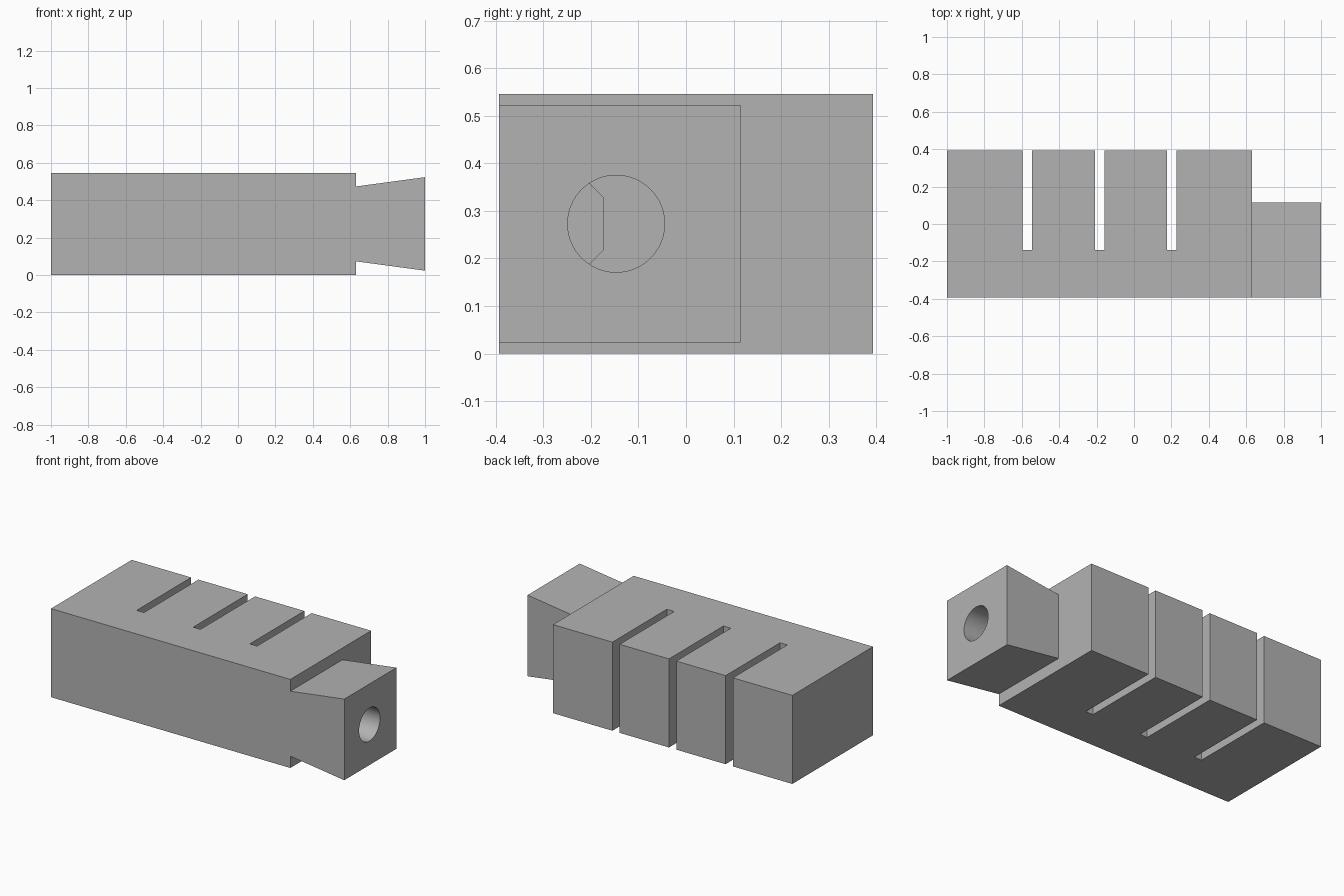
import bpy, bmesh, math
from mathutils import Vector

cube = bpy.data.objects.get("Cube")
if cube:
    bpy.data.objects.remove(cube, do_unlink=True)

grey = bpy.data.materials.new("plain_grey")
grey.use_nodes = True
grey.diffuse_color = (0.45, 0.45, 0.45, 1)
grey.node_tree.nodes["Principled BSDF"].inputs["Base Color"].default_value = grey.diffuse_color

MID = 0.273             # half height of the body
FRONT, BACK = -0.393, 0.393
BODY_END = 0.632
SLOTS = [-0.57, -0.184, 0.202]
SLOT_HALF = 0.025


def prism(name, outline, place, depth):
    """Extrude a flat outline; place maps (u, v) to a 3D point."""
    bm = bmesh.new()
    face = bm.faces.new([bm.verts.new(place(u, v)) for u, v in outline])
    new = bmesh.ops.extrude_face_region(bm, geom=[face])["geom"]
    bmesh.ops.translate(bm, vec=Vector(depth), verts=[v for v in new if isinstance(v, bmesh.types.BMVert)])
    bmesh.ops.recalc_face_normals(bm, faces=bm.faces)
    mesh = bpy.data.meshes.new(name)
    bm.to_mesh(mesh)
    bm.free()
    mesh.materials.append(grey)
    obj = bpy.data.objects.new(name, mesh)
    bpy.context.collection.objects.link(obj)
    return obj


def box(name, x0, x1, y0, y1, z0, z1):
    return prism(name, [(x0, y0), (x1, y0), (x1, y1), (x0, y1)],
                 lambda u, v: (u, v, z0), (0, 0, z1 - z0))


def combine(target, tool, operation):
    mod = target.modifiers.new(operation.lower(), "BOOLEAN")
    mod.operation, mod.object, mod.solver = operation, tool, "EXACT"
    bpy.context.view_layer.objects.active = target
    bpy.ops.object.modifier_apply(modifier=mod.name)
    bpy.data.objects.remove(tool, do_unlink=True)


# Slotted body: comb outline seen from above
comb = [(-1, BACK), (-1, FRONT), (BODY_END, FRONT), (BODY_END, BACK)]
for x in reversed(SLOTS):
    a, b = x - SLOT_HALF, x + SLOT_HALF
    comb += [(b, BACK), (b, -0.138), (a, -0.138), (a, BACK)]
body = prism("slotted_body", comb, lambda u, v: (u, v, 0), (0, 0, 2 * MID))

# Flared connector at the end
flare = [(0.6, MID - 0.196), (1, MID - 0.25), (1, MID + 0.25), (0.6, MID + 0.196)]
connector = prism("flared_connector", flare, lambda u, v: (u, FRONT, v), (0, 0.508, 0))
combine(body, connector, "UNION")

# Hollow chambers between the slots
walls = [-1] + SLOTS + [BODY_END]
for x0, x1 in zip(walls, walls[1:]):
    chamber = box("chamber", x0 + 0.07, x1 - 0.07, -0.3, 0.32, 0.07, 2 * MID - 0.07)
    combine(body, chamber, "DIFFERENCE")

# Chamfered air channel joining the chambers
channel = [(-0.3, -0.13), (-0.25, -0.13), (-0.175, -0.056),
           (-0.175, 0.056), (-0.25, 0.13), (-0.3, 0.13)]
combine(body, prism("air_channel", channel, lambda u, v: (-0.85, u, MID + v), (1.3, 0, 0)), "DIFFERENCE")

# Round inlet hole
angles = [math.tau * i / 64 for i in range(64)]
ring = [(-0.147 + 0.102 * math.cos(a), MID + 0.102 * math.sin(a)) for a in angles]
combine(body, prism("inlet_hole", ring, lambda u, v: (0.5, u, v), (0.6, 0, 0)), "DIFFERENCE")

# Smooth bore, crisp edges
bpy.ops.object.select_all(action="DESELECT")
body.select_set(True)
bpy.context.view_layer.objects.active = body
bpy.ops.object.shade_smooth_by_angle(angle=math.radians(20))
